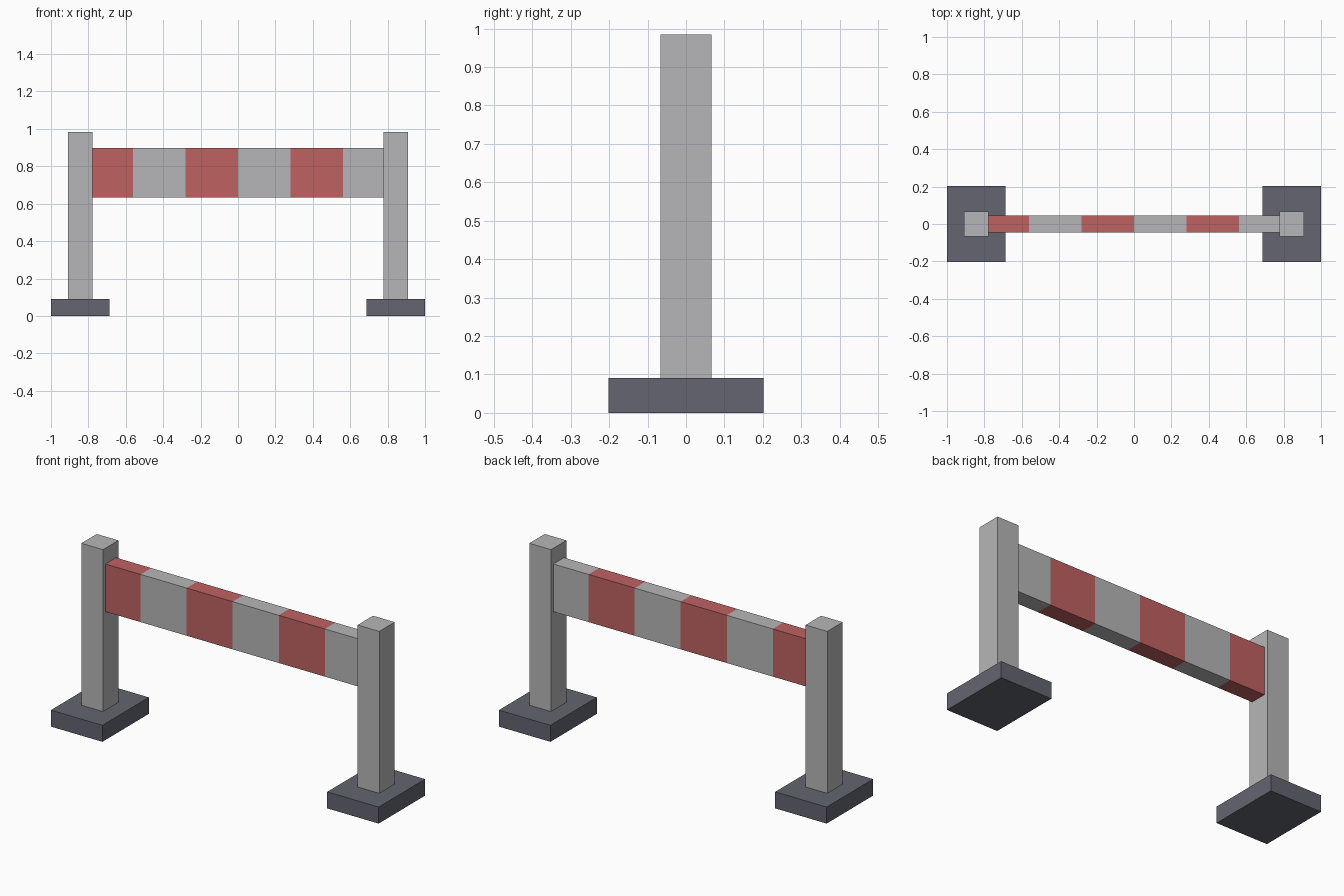
import bpy
import bmesh

cube = bpy.data.objects.get("Cube")
if cube:
    bpy.data.objects.remove(cube, do_unlink=True)


def material(name, rgb):
    mat = bpy.data.materials.new(name)
    mat.use_nodes = True
    color = (*rgb, 1.0)
    mat.diffuse_color = color
    mat.node_tree.nodes["Principled BSDF"].inputs["Base Color"].default_value = color
    return mat


grey = material("light grey", (0.47, 0.47, 0.48))
red = material("faded red", (0.52, 0.12, 0.12))
slate = material("dark slate", (0.125, 0.13, 0.16))


def box(name, low, high, mats):
    """Flat-shaded box between two corners."""
    bm = bmesh.new()
    bmesh.ops.create_cube(bm, size=1)
    for v in bm.verts:
        v.co = [a if c < 0 else b for a, b, c in zip(low, high, v.co)]
    mesh = bpy.data.meshes.new(name)
    bm.to_mesh(mesh)
    bm.free()
    for mat in mats:
        mesh.materials.append(mat)
    obj = bpy.data.objects.new(name, mesh)
    bpy.context.collection.objects.link(obj)
    return obj


POST_X = 0.843    # centre line of each post
BASE_TOP = 0.091

# Feet and posts, one pair per side
for side, s in (("left", 1), ("right", -1)):
    x0, x1 = sorted((s * 0.686, s * 1.0))
    box(side + "_base", (x0, -0.202, 0), (x1, 0.202, BASE_TOP), [slate])
    x = s * POST_X
    box(side + "_post", (x - 0.066, -0.067, BASE_TOP), (x + 0.066, 0.067, 0.984), [grey])

# Crossbar cut into six equal bands, running between the post centres
bar = box("striped_crossbar", (-POST_X, -0.046, 0.634), (POST_X, 0.046, 0.897), [red, grey])
BANDS = 6
width = 2 * POST_X / BANDS
bm = bmesh.new()
bm.from_mesh(bar.data)
for i in range(1, BANDS):
    bmesh.ops.bisect_plane(bm, geom=bm.verts[:] + bm.edges[:] + bm.faces[:],
                           plane_co=(-POST_X + i * width, 0, 0), plane_no=(1, 0, 0))
for face in bm.faces:
    band = int((face.calc_center_median().x + POST_X) / width)
    face.material_index = min(band, BANDS - 1) % 2
bm.to_mesh(bar.data)
bm.free()
